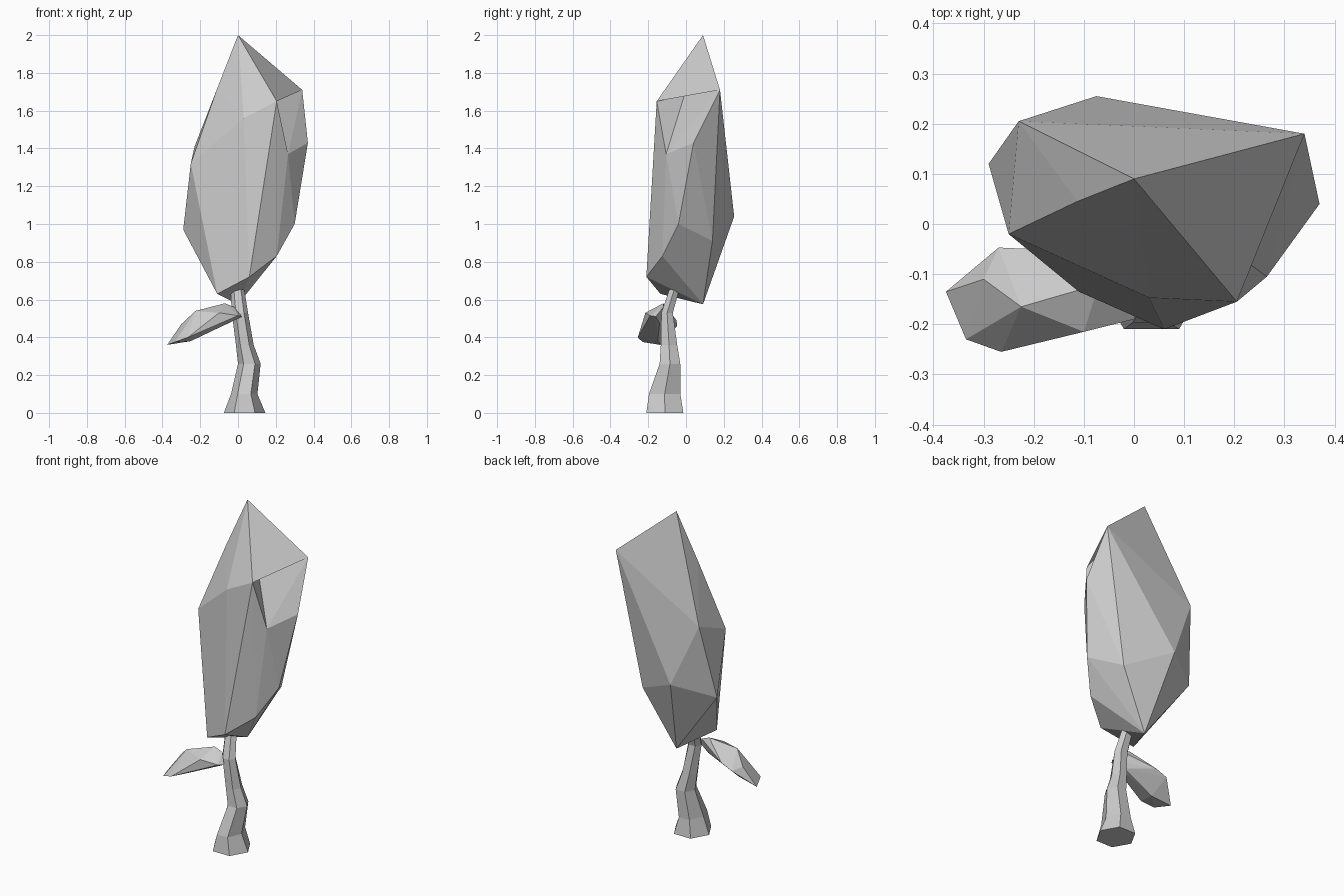
import bpy, bmesh
from math import cos, sin, tau
from mathutils import Vector

if "Cube" in bpy.data.objects:
    bpy.data.objects.remove(bpy.data.objects["Cube"])

GREY = (0.6, 0.6, 0.6, 1)
grey = bpy.data.materials.new("plain grey")
grey.use_nodes = True
grey.diffuse_color = GREY
grey.node_tree.nodes["Principled BSDF"].inputs["Base Color"].default_value = GREY


def finish(bm, name):
    bmesh.ops.recalc_face_normals(bm, faces=bm.faces[:])
    mesh = bpy.data.meshes.new(name)
    bm.to_mesh(mesh)
    bm.free()
    mesh.materials.append(grey)
    obj = bpy.data.objects.new(name, mesh)
    bpy.context.collection.objects.link(obj)
    return obj


def faceted_hull(points):
    """Wrap corner points in flat triangles."""
    bm = bmesh.new()
    corners = {key: bm.verts.new(co) for key, co in points.items()}
    bmesh.ops.convex_hull(bm, input=bm.verts[:])
    return bm, corners


# Crown: a tall faceted bud with a notch running down its front left side
bm, crown = faceted_hull({
    "apex": (0, .09, 2),
    "shoulder": (.34, .18, 1.71),
    "side": (.37, .04, 1.43),
    "front_ridge": (.205, -.155, 1.65),
    "notch": (.265, -.105, 1.37),
    "front_middle": (.03, -.147, 1.56),
    "right_ridge": (-.113, .045, 1.71),
    "right_front": (-.25, -.02, 1.32),
    "right_back": (-.23, .205, 1.41),
    "right_low": (-.29, .12, .97),
    "back": (-.075, .255, 1.04),
    "back_low": (.19, .14, .91),
    "side_low": (.3, -.04, 1),
    "front_low": (.205, -.125, .83),
    "base_front": (.06, -.21, .72),
    "base_right": (-.11, -.135, .63),
    "base_back": (0, .09, .575),
})
bridges = [{crown["front_ridge"], crown["side"]}, {crown["apex"], crown["side"]}]
spans = [f for f in bm.faces if any(pair <= set(f.verts) for pair in bridges)]
bmesh.ops.delete(bm, geom=spans, context="FACES")
for trio in (("apex", "front_ridge", "notch"), ("apex", "notch", "shoulder"),
             ("shoulder", "notch", "side")):
    verts = [crown[key] for key in trio]
    if not bm.faces.get(verts):
        bm.faces.new(verts)
finish(bm, "crown")

# Stem: six-sided rings lofted along a bent path (centre, half widths)
rings = [
    ((.035, -.112, 0), .11, .113),
    ((.033, -.113, .1), .07, .096),
    ((.06, -.085, .26), .06, .063),
    ((.036, -.09, .36), .047, .05),
    ((.01, -.1, .53), .043, .035),
    ((-.005, -.057, .67), .036, .03),
]
bm = bmesh.new()
loops = []
for centre, rx, ry in rings:
    loops.append([bm.verts.new(Vector(centre) + Vector((rx * cos(tau * i / 6), ry * sin(tau * i / 6), 0)))
                  for i in range(6)])
for low, high in zip(loops, loops[1:]):
    for i in range(6):
        j = (i + 1) % 6
        bm.faces.new((low[i], low[j], high[j], high[i]))
bm.faces.new(loops[0])
bm.faces.new(loops[-1])
finish(bm, "stem")

# Leaf: a drooping faceted blade on the right of the stem
bm, leaf = faceted_hull({
    "tip": (-.375, -.135, .36),
    "tip_front": (-.335, -.23, .375),
    "edge_front": (-.265, -.255, .4),
    "edge_inner": (-.1, -.215, .53),
    "top_middle": (-.225, -.165, .54),
    "top_outer": (-.3, -.11, .47),
    "edge_back": (-.27, -.047, .46),
    "edge_back_inner": (-.2, -.05, .49),
    "top_inner": (-.07, -.12, .58),
    "root_top": (-.02, -.12, .56),
    "root": (.02, -.16, .51),
    "root_front": (0, -.19, .515),
    "under_inner": (-.05, -.14, .475),
    "under_outer": (-.25, -.15, .38),
})
finish(bm, "leaf")
